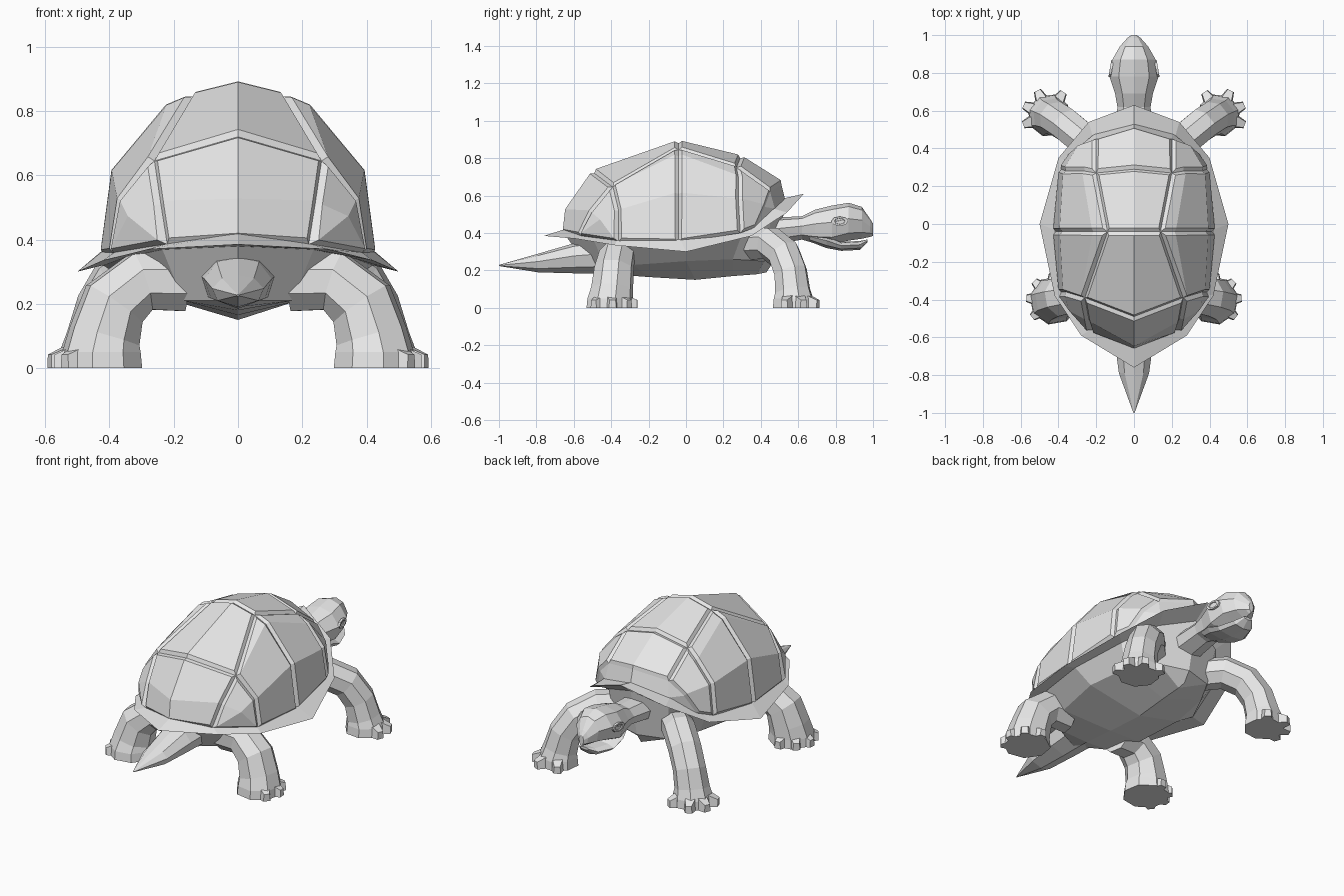
import bpy, bmesh, math
from mathutils import Vector

if "Cube" in bpy.data.objects:
    bpy.data.objects.remove(bpy.data.objects["Cube"])

grey = bpy.data.materials.new("stone_grey")
grey.diffuse_color = (0.8, 0.8, 0.8, 1)
grey.use_nodes = True
grey.node_tree.nodes["Principled BSDF"].inputs["Base Color"].default_value = grey.diffuse_color


def finish(name, bm):
    bmesh.ops.remove_doubles(bm, verts=bm.verts[:], dist=0.0005)
    bmesh.ops.recalc_face_normals(bm, faces=bm.faces[:])
    me = bpy.data.meshes.new(name)
    bm.to_mesh(me)
    bm.free()
    me.materials.append(grey)
    ob = bpy.data.objects.new(name, me)
    bpy.context.collection.objects.link(ob)
    return ob


def loft(name, rings):
    """Skin closed rings of equal count, capping both ends."""
    bm = bmesh.new()
    vs = [[bm.verts.new(p) for p in r] for r in rings]
    n = len(rings[0])
    for a, b in zip(vs, vs[1:]):
        for i in range(n):
            j = (i + 1) % n
            bm.faces.new((a[i], a[j], b[j], b[i]))
    bm.faces.new(vs[0])
    bm.faces.new(vs[-1])
    return finish(name, bm)


def mirrored(half):
    """Complete a ring from its x >= 0 half (both ends on x = 0)."""
    return half + [(-x, y, z) for x, y, z in half[-2:0:-1]]


def section(y, w, top, bot):
    """Eight-sided head or tail section across y."""
    h = top - bot
    return mirrored([(0, y, top), (w * .62, y, top - h * .1), (w, y, bot + h * .58),
                     (w * .8, y, bot + h * .2), (0, y, bot)])


# ---- domed shell with raised scutes ----
P = dict(
    a0=(0, .51, .66), a1=(.20, .45, .62), a2=(.28, .42, .54), a3=(.33, .37, .43),
    f0=(0, .53, .58), f1=(.21, .475, .53),
    b0=(0, .29, .80), b1=(.20, .27, .75), bm=(.26, .28, .70), b2=(.36, .28, .58), b3=(.385, .29, .40),
    c0=(0, -.04, .88), c1=(.14, -.04, .845), cm=(.215, -.04, .81), c2=(.38, -.04, .61), c3=(.415, -.04, .35),
    d0=(0, -.49, .72), d1=(.26, -.39, .645), d2=(.36, -.36, .52), d3=(.385, -.36, .355),
    e0=(0, -.63, .52), e1=(.24, -.50, .51), em=(.33, -.45, .47),
    g0=(0, -.645, .40), g1=(.22, -.56, .385))
spine = ["a0 a1 b1 b0", "b0 b1 c1 c0", "c0 c1 d1 d0", "d0 d1 e1 e0|e0 e1 g1 g0"]
sides = ["a1 a2 b2 bm b1|a2 a3 b3 b2", "b1 bm cm c1|bm b2 c2 cm|b2 b3 c3 c2",
         "c1 cm d1|cm c2 d2 d1|c2 c3 d3 d2", "d1 d2 em e1|d2 d3 em|em d3 g1|em g1 e1"]
skirt = "a0 f0 f1 a1|a1 f1 a2|a2 f1 a3"

bm = bmesh.new()
cache = {}


def vert(key, s):
    x, y, z = P[key]
    k = (key, s if x else 0)
    if k not in cache:
        cache[k] = bm.verts.new((x * s, y, z))
    return cache[k]


def patch(text, s):
    out = []
    for f in text.split("|"):
        ks = f.split()
        out.append(bm.faces.new([vert(k, s) for k in (ks if s > 0 else ks[::-1])]))
    return out


scutes = [patch(t, 1) + patch(t, -1) for t in spine]
scutes += [patch(t, s) for t in sides for s in (1, -1)]
for s in (1, -1):
    patch(skirt, s)
bmesh.ops.recalc_face_normals(bm, faces=bm.faces[:])
bm.normal_update()
if sum(f.normal.z for f in bm.faces) < 0:
    bmesh.ops.reverse_faces(bm, faces=bm.faces[:])
for faces in scutes:
    bm.normal_update()
    bmesh.ops.inset_region(bm, faces=faces, use_boundary=True, use_even_offset=True,
                           thickness=.016, depth=.016)
finish("shell", bm)

# ---- flared rim, underside and keeled belly in one closed skin ----
inner = [(0, .52, .585), (.22, .47, .53), (.34, .33, .42), (.42, -.03, .365),
         (.385, -.37, .36), (.23, -.56, .385), (0, -.65, .42)]
outer = [(0, .63, .61), (.24, .54, .51), (.40, .35, .385), (.50, 0, .30),
         (.42, -.38, .335), (.28, -.59, .37), (0, -.76, .385)]
under = [(x * .84, y * .84, z * .7 + .11) for x, y, z in outer]
belly = [(0, .47, .25), (.17, .42, .25), (.27, .25, .26), (.31, 0, .25),
         (.27, -.28, .23), (.17, -.43, .21), (0, -.52, .21)]
keel = [(0, y, z) for y, z in ((.43, .19), (.38, .18), (.25, .17), (.05, .15),
                               (-.2, .165), (-.4, .18), (-.5, .19))]
bm = bmesh.new()
rows = [[bm.verts.new(p) for p in mirrored(h)] for h in (inner, outer, under, belly, keel)]
for a, b in zip(rows, rows[1:]):
    for i in range(12):
        j = (i + 1) % 12
        bm.faces.new((a[i], a[j], b[j], b[i]))
bm.faces.new(rows[0])
finish("rim_and_belly", bm)

# ---- neck and head, lower jaw, tail ----
loft("head", [section(*a) for a in (
    (.42, .10, .48, .33), (.62, .088, .49, .365), (.69, .10, .525, .345), (.78, .13, .547, .335),
    (.87, .115, .562, .36), (.94, .075, .54, .37), (.985, .035, .475, .38), (1.0, .015, .45, .385))])
loft("lower_jaw", [section(*a) for a in (
    (.66, .07, .40, .355), (.75, .105, .39, .32), (.83, .10, .352, .305),
    (.93, .065, .358, .31), (.97, .03, .366, .35))])
loft("tail", [section(*a) for a in (
    (-.42, .12, .37, .185), (-.60, .105, .345, .185), (-.79, .08, .29, .19), (-1.0, .003, .23, .224))])

# ---- eyes: rimmed almond plates ----
for s in (1, -1):
    rings = []
    for scale, x in ((1, .115), (1, .128), (.65, .128), (.6, .122)):
        ring = []
        for i in range(8):
            a = i * math.tau / 8
            dy = .045 * scale * math.cos(a)
            ring.append((s * (x - .17 * dy), .822 + dy, .463 + .026 * scale * math.sin(a)))
        rings.append(ring)
    loft("eye_right" if s > 0 else "eye_left", rings)


# ---- legs: bent eight-sided tubes with blocky toes ----
def leg(name, path, toes, s):
    pts = [Vector(p[:3]) for p in path]
    head = Vector((pts[-1].x - pts[0].x, pts[-1].y - pts[0].y, 0)).normalized()
    side = Vector((-head.y, head.x, 0))
    rings = []
    for i, c in enumerate(pts):
        t = (pts[min(i + 1, len(pts) - 1)] - pts[max(i - 1, 0)]).normalized()
        if i >= len(pts) - 2:
            t = Vector((0, 0, -1))
        v = side.cross(t).normalized()
        ring = []
        for k in range(8):
            a = (k + .5) * math.tau / 8
            q = c + path[i][3] * (side * math.cos(a) + v * math.sin(a))
            ring.append((s * q.x, q.y, max(q.z, 0)))
        rings.append(ring)
    loft(name, rings)
    foot = pts[-1]
    for n, deg in enumerate(toes):
        d = Vector((math.cos(math.radians(deg)), math.sin(math.radians(deg)), 0))
        w = Vector((-d.y, d.x, 0))
        rings = []
        for r, half, h in ((.05, .035, .085), (.105, .032, .06), (.145, .02, .042)):
            ring = []
            for k, z in ((-1, 0), (1, 0), (.8, h), (-.8, h)):
                q = foot + d * r + w * half * k
                ring.append((s * q.x, q.y, z))
            rings.append(ring)
        loft(f"{name}_toe_{n + 1}", rings)


front = [(.18, .36, .34, .09), (.27, .45, .345, .092), (.36, .525, .285, .092), (.415, .56, .19, .092),
         (.44, .57, .09, .098), (.45, .575, .05, .11), (.45, .575, 0, .115)]
hind = [(.17, -.36, .27, .10), (.30, -.37, .27, .10), (.385, -.385, .20, .108),
        (.415, -.395, .10, .115), (.425, -.405, .05, .125), (.425, -.405, 0, .13)]
for s, tag in ((1, "right"), (-1, "left")):
    leg("front_leg_" + tag, front, (122, 65, 22, -20), s)
    leg("hind_leg_" + tag, hind, (88, 45, 5, -38), s)
